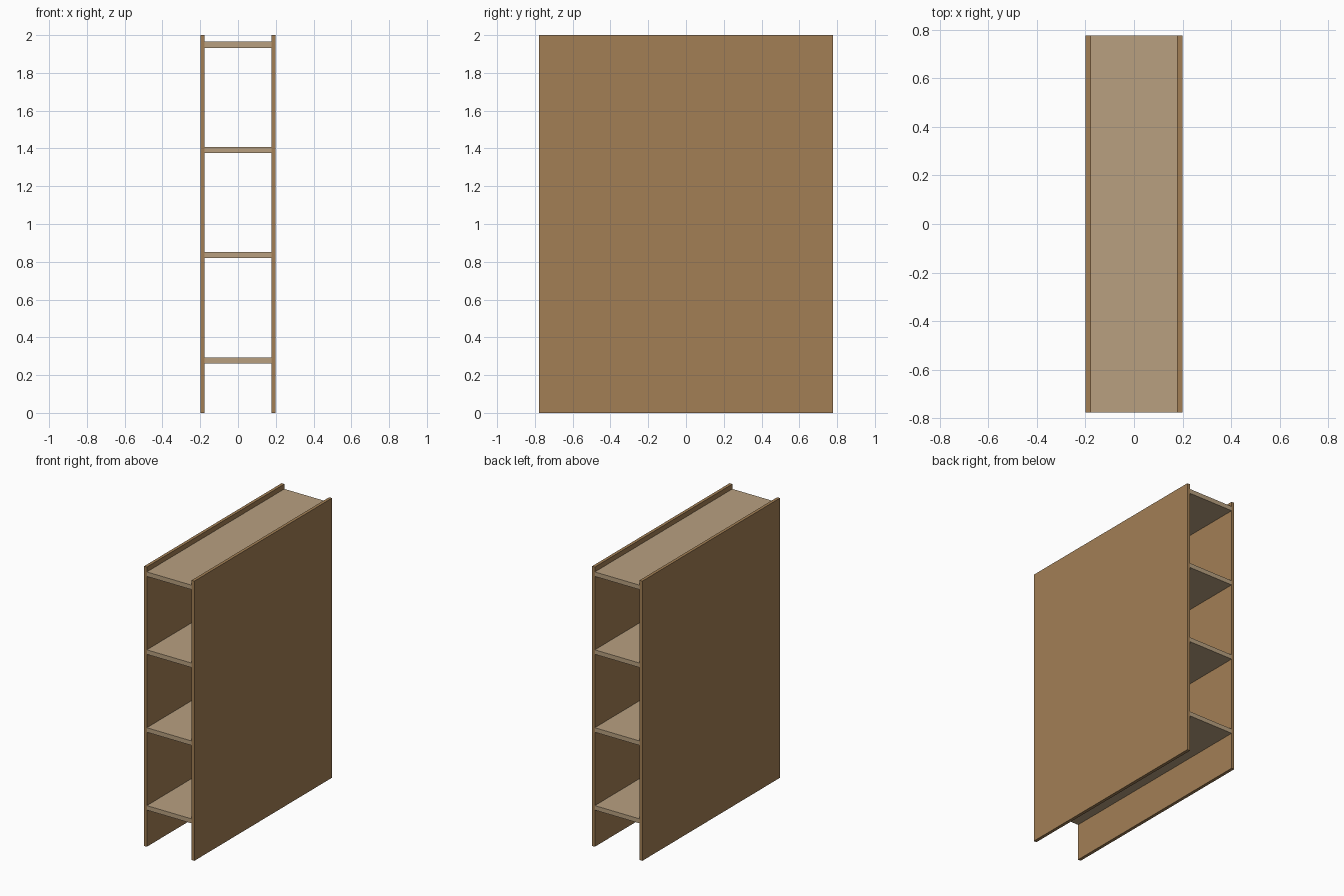
import bpy

if "Cube" in bpy.data.objects:
    bpy.data.objects.remove(bpy.data.objects["Cube"])

HALF_W, HALF_D, HEIGHT = 0.199, 0.777, 2.0
PANEL_T, SHELF_T = 0.022, 0.032


def material(name, color):
    m = bpy.data.materials.new(name)
    m.diffuse_color = (*color, 1)
    m.use_nodes = True
    m.node_tree.nodes["Principled BSDF"].inputs["Base Color"].default_value = m.diffuse_color
    return m


def board(name, center, size, mat):
    bpy.ops.mesh.primitive_cube_add(size=1, location=center)
    ob = bpy.context.object
    ob.name = name
    ob.scale = size
    bpy.ops.object.transform_apply(location=False, rotation=False, scale=True)
    ob.data.materials.append(mat)
    return ob


panel_wood = material("panel_wood", (0.362, 0.212, 0.091))
shelf_wood = material("shelf_wood", (0.479, 0.352, 0.216))

# Tall side panels
for label, side in (("left", -1), ("right", 1)):
    board(f"{label}_panel", (side * (HALF_W - PANEL_T / 2), 0, HEIGHT / 2),
          (PANEL_T, 2 * HALF_D, HEIGHT), panel_wood)

# Four evenly spaced shelves between the panels
for i in range(4):
    board(f"shelf_{i + 1}", (0, 0, 0.278 + 0.557 * i),
          (2 * (HALF_W - PANEL_T), 2 * HALF_D, SHELF_T), shelf_wood)
